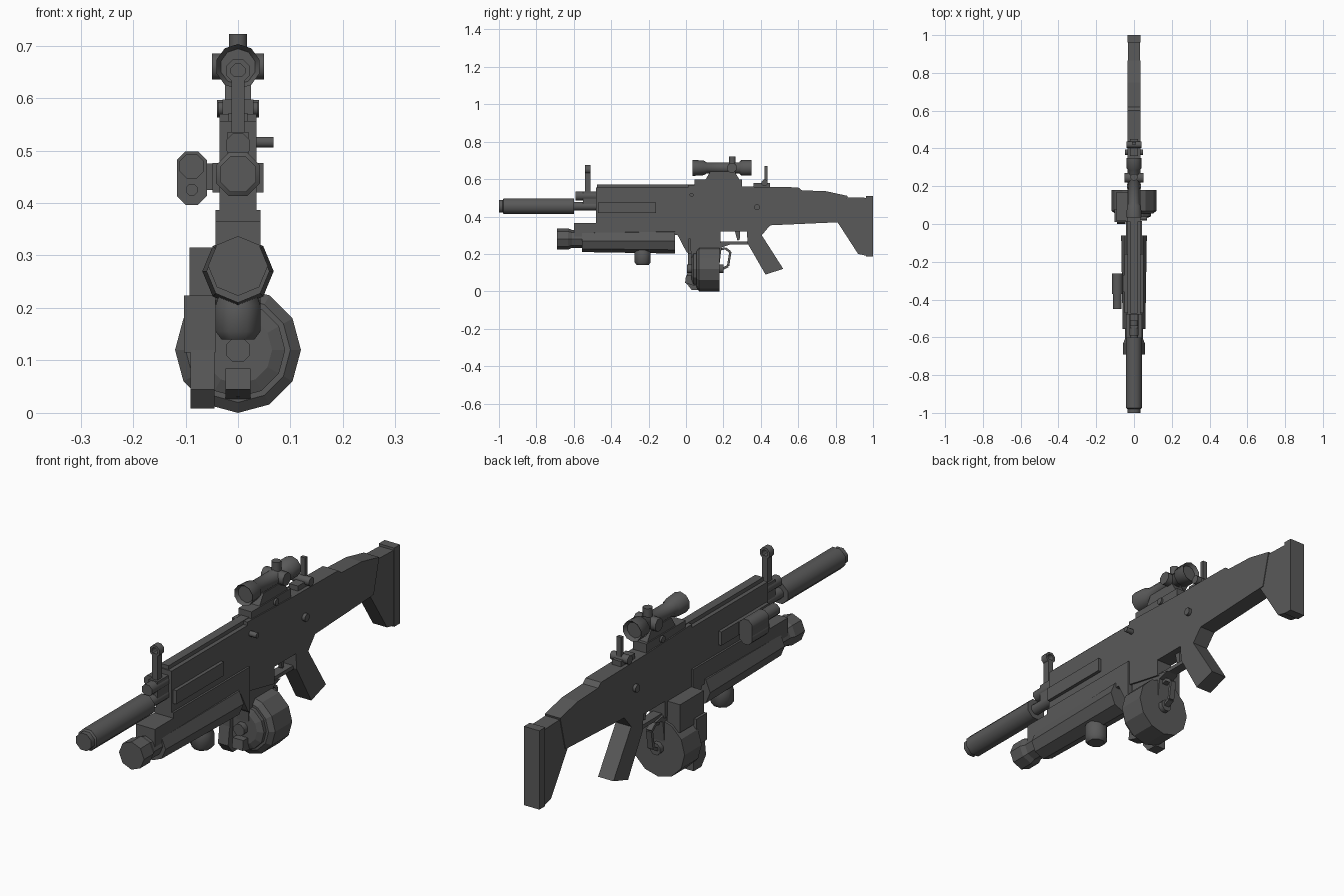
import bpy, bmesh, math
from mathutils import Vector

if "Cube" in bpy.data.objects:
    bpy.data.objects.remove(bpy.data.objects["Cube"], do_unlink=True)

gunmetal = bpy.data.materials.new("dark gunmetal")
gunmetal.use_nodes = True
gunmetal.diffuse_color = (.1, .1, .1, 1)
shader = gunmetal.node_tree.nodes["Principled BSDF"]
shader.inputs["Base Color"].default_value = gunmetal.diffuse_color

# Shared half width and centre heights
BODY = .035
BORE = .455
GAS = .51
SCOPE = .66
DRUM = .12
LAUNCHER = .27
LIGHT = -.088


def finish(name, bm, smooth=False):
    bmesh.ops.recalc_face_normals(bm, faces=bm.faces)
    mesh = bpy.data.meshes.new(name)
    bm.to_mesh(mesh)
    bm.free()
    mesh.materials.append(gunmetal)
    part = bpy.data.objects.new(name, mesh)
    bpy.context.collection.objects.link(part)
    if smooth:
        bpy.ops.object.select_all(action='DESELECT')
        part.select_set(True)
        bpy.context.view_layer.objects.active = part
        bpy.ops.object.shade_smooth_by_angle(angle=math.radians(50))


def prism(name, outline, half=BODY, x=0):
    """Extrude a side outline of (y, z) points across the width."""
    bm = bmesh.new()
    face = bm.faces.new([bm.verts.new((x - half, y, z)) for y, z in outline])
    extruded = bmesh.ops.extrude_face_region(bm, geom=[face])["geom"]
    verts = [item for item in extruded if isinstance(item, bmesh.types.BMVert)]
    bmesh.ops.translate(bm, verts=verts, vec=(half + half, 0, 0))
    finish(name, bm)


def box(name, front, back, bottom, top, half=BODY, x=0):
    outline = [(front, bottom), (back, bottom), (back, top), (front, top)]
    prism(name, outline, half, x)


def lathe(name, axis, profile, x=0, y=0, z=0, sides=8, faceted=False, ring=False):
    """Sweep (position, radius) pairs round an axis; a ring joins its ends instead of capping."""
    bm = bmesh.new()
    turn = 0 if faceted else math.pi / sides
    loops = []
    for along, radius in profile:
        loop = []
        for i in range(sides):
            angle = math.tau * i / sides + turn
            u, v = radius * math.cos(angle), radius * math.sin(angle)
            offset = {"x": (along, u, v), "y": (u, along, v), "z": (u, v, along)}[axis]
            loop.append(bm.verts.new(Vector((x, y, z)) + Vector(offset)))
        loops.append(loop)
    pairs = list(zip(loops, loops[1:]))
    if ring:
        pairs.append((loops[-1], loops[0]))
    else:
        bm.faces.new(loops[0])
        bm.faces.new(loops[-1])
    for near, far in pairs:
        for i in range(sides):
            bm.faces.new((near[i - 1], near[i], far[i], far[i - 1]))
    finish(name, bm, smooth=not faceted)


def rod(name, axis, start, end, radius, **place):
    lathe(name, axis, [(start, radius), (end, radius)], **place)


def cross_pin(name, half, radius, y, z):
    rod(name, "x", -half, half, radius, y=y, z=z)


# Receiver, pistol grip and stock
prism("receiver", [
    (.01, .57), (.3, .56), (.6, .556), (.62, .54), (.75, .535), (.865, .51),
    (.83, .37), (.45, .353), (.405, .3), (.52, .12), (.425, .09), (.33, .255),
    (.325, .32), (.185, .32), (.185, .25), (.01, .285)])
prism("stock", [(.865, .503), (.965, .5), (.965, .19), (.92, .2), (.81, .37)], half=.032)
box("butt_pad", front=.962, back=1, bottom=.187, top=.51)
box("trigger_guard", front=.18, back=.34, bottom=.25, top=.266, half=.02)
prism("trigger", [(.26, .325), (.29, .325), (.287, .275), (.275, .272)], half=.008)
rod("charging_handle", "x", start=0, end=.068, radius=.011, y=.03, z=.516)
cross_pin("selector", half=.048, radius=.016, y=.38, z=.45)

# Handguard with top and side rails
box("handguard", front=-.48, back=.02, bottom=.385, top=.556)
box("top_rail", front=-.475, back=.05, bottom=.55, top=.572, half=.018)
for side in (-1, 1):
    box("side_rail", front=-.47, back=-.16, bottom=.42, top=.476, half=.008, x=side * .041)

# Barrel, suppressor and gas block
rod("barrel", "y", start=-.62, end=-.46, radius=.024, z=BORE)
lathe("suppressor", "y", [(-1, .037), (-.98, .037), (-.975, .045), (-.6, .045)], z=BORE)
rod("gas_block", "y", start=-.59, end=-.46, radius=.025, z=GAS)
box("gas_block_lug", front=-.55, back=-.47, bottom=BORE, top=.535, half=.02)

# Front sight: post with a ring on top
box("front_sight_post", front=-.54, back=-.51, bottom=.53, top=.642, half=.012)
lathe("front_sight_ring", "y", [(-.54, .014), (-.54, .024), (-.51, .024), (-.51, .014)],
      z=.652, ring=True)

# Rear sight
box("rear_sight_base", front=.36, back=.45, bottom=.545, top=.58, half=.02)
cross_pin("rear_sight_pivot", half=.04, radius=.018, y=.42, z=.58)
box("rear_sight_leaf", front=.42, back=.435, bottom=.58, top=.67, half=.01)

# Scope and its mount
box("scope_rail", front=.045, back=.3, bottom=.555, top=.597, half=.03)
prism("scope_mount", [(.1, .59), (.29, .59), (.26, .64), (.13, .64)], half=.025)
cross_pin("scope_mount_bolt", half=.038, radius=.014, y=.2, z=.58)
lathe("scope_tube", "y", [
    (.05, .034), (.035, .043), (.095, .039), (.11, .03), (.285, .03), (.295, .042),
    (.35, .042), (.335, .032)], z=SCOPE, sides=10)
cross_pin("scope_side_turrets", half=.05, radius=.027, y=.245, z=SCOPE)
rod("scope_top_turret", "z", start=SCOPE, end=.722, radius=.019, y=.248)

# Underslung launcher
box("launcher_mount", front=-.48, back=-.03, bottom=.3, top=.387, half=.043)
box("launcher_mount_nose", front=-.6, back=-.47, bottom=.29, top=.365, half=.043)
prism("launcher_rear_brace", [
    (-.06, .33), (-.05, .387), (.015, .387), (.015, .2), (0, .215)], half=.043)
lathe("launcher_tube", "y", [(-.555, .06), (-.06, .068)], z=LAUNCHER, faceted=True)
lathe("launcher_muzzle", "y", [(-.69, .057), (-.63, .057), (-.61, .048), (-.54, .048)],
      z=LAUNCHER + .01, faceted=True)
lathe("launcher_grip", "z", [(.14, .034), (.155, .046), (.205, .046), (.25, .03)], y=-.232)

# Flashlight with a laser beneath it, clamped to the right side
for name, height, length, radius in (("flashlight", .47, .08, .025), ("laser", .425, .03, .012)):
    rod(name + "_housing", "y", start=-.37, end=-.262, radius=.031, x=LIGHT, z=height)
    rod(name + "_head", "y", start=-.37 - length, end=-.36, radius=radius, x=LIGHT, z=height)
box("flashlight_middle", front=-.37, back=-.262, bottom=.425, top=.47, half=.0285, x=LIGHT)
box("flashlight_clamp", front=-.36, back=-.27, bottom=.425, top=.475, half=.02, x=-.05)

# Drum magazine
prism("magazine_neck", [(.02, .29), (.235, .25), (.19, .235), (.18, .15), (.03, .15)], half=.028)
lathe("drum", "y", [(.055, .1), (.07, DRUM), (.18, DRUM)], z=DRUM, sides=12, faceted=True)
lathe("drum_cover", "y", [(.03, .065), (.04, .09), (.06, .09)], z=DRUM, sides=12, faceted=True)
rod("drum_hub", "y", start=.005, end=.2, radius=.025, z=DRUM)
prism("drum_latch", [(-.005, .045), (0, .085), (.06, .085), (.06, .025)], half=.024)

# Boxes on the right of the magazine
box("magwell_side_box", front=.016, back=.17, bottom=.2, top=.315, half=.03, x=-.062)
box("drum_side_box", front=.01, back=.08, bottom=.115, top=.224, half=.03, x=-.073)
prism("drum_side_foot", [(0, .045), (.01, .12), (.08, .12), (.08, .008), (.03, .008)],
      half=.023, x=-.068)

# Wire loop behind the drum
wire = [Vector(point) for point in ((.185, .225), (.21, .23), (.237, .21), (.225, .135), (.185, .115))]
for start, end in zip(wire, wire[1:]):
    edge = (end - start).orthogonal().normalized() * .006
    prism("drum_wire_loop", [start + edge, end + edge, end - edge, start - edge], half=.012)
